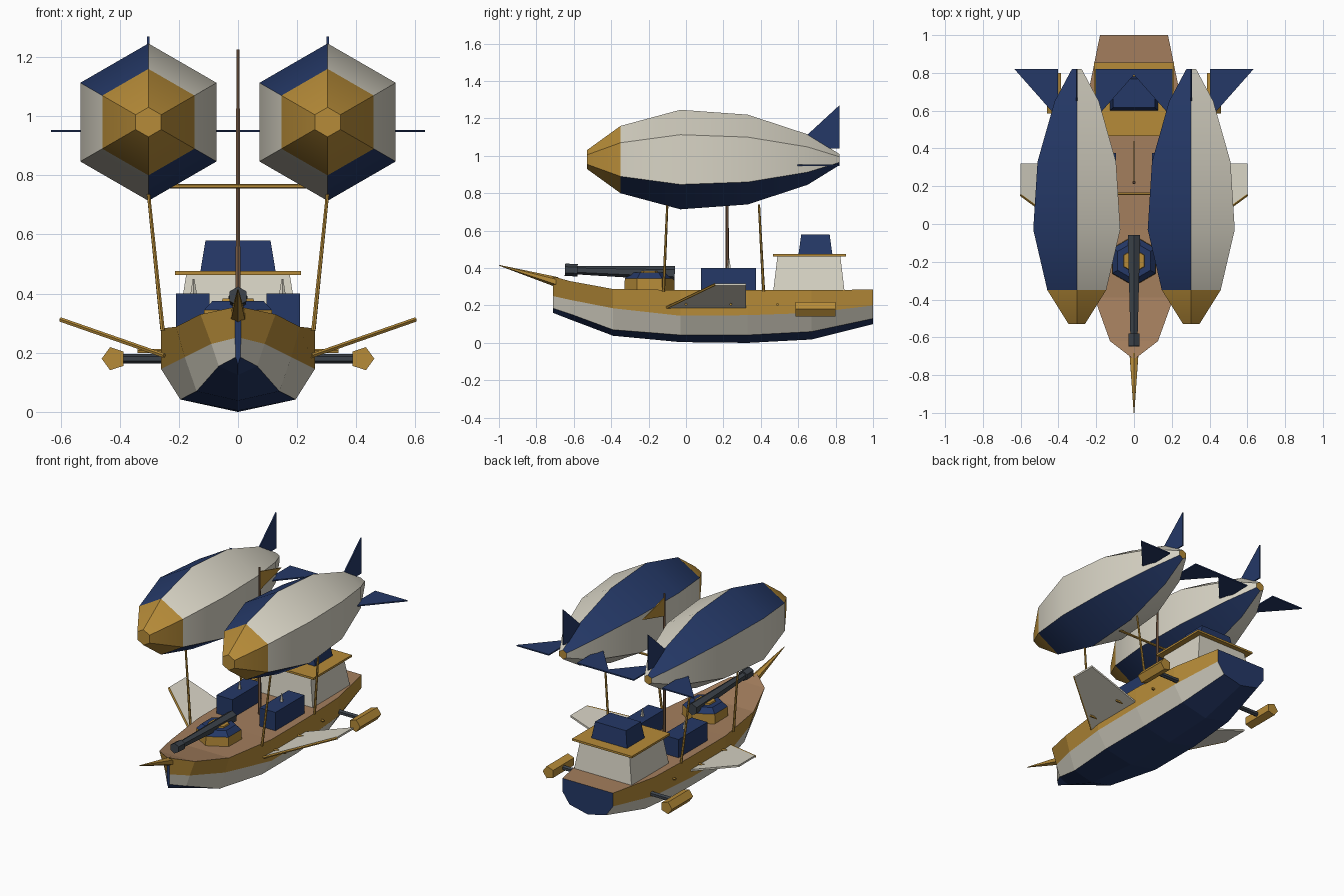
import bpy, bmesh, math
from mathutils import Vector, Matrix

if "Cube" in bpy.data.objects:
    bpy.data.objects.remove(bpy.data.objects["Cube"])


def mat(name, rgb):
    m = bpy.data.materials.new(name)
    m.diffuse_color = (*rgb, 1)
    m.use_nodes = True
    m.node_tree.nodes["Principled BSDF"].inputs["Base Color"].default_value = m.diffuse_color
    return m


GOLD = mat("gold", (0.47, 0.26, 0.04))
WHITE = mat("off_white", (0.69, 0.66, 0.56))
NAVY = mat("navy", (0.018, 0.040, 0.135))
DECK = mat("deck_wood", (0.37, 0.21, 0.11))
MAST = mat("mast_wood", (0.20, 0.11, 0.06))
STEEL = mat("dark_steel", (0.045, 0.055, 0.068))


def finish(name, bm, mats):
    bmesh.ops.recalc_face_normals(bm, faces=bm.faces)
    me = bpy.data.meshes.new(name)
    bm.to_mesh(me)
    bm.free()
    for m in mats:
        me.materials.append(m)
    ob = bpy.data.objects.new(name, me)
    bpy.context.collection.objects.link(ob)
    return ob


def loft(name, rings, mats, rule=lambda i, j: 0, cap=0):
    """Skin closed rings; rule(ring, segment) gives the material index."""
    bm = bmesh.new()
    vs = [[bm.verts.new(p) for p in r] for r in rings]
    n = len(rings[0])
    for i in range(len(vs) - 1):
        for j in range(n):
            k = (j + 1) % n
            f = bm.faces.new((vs[i][j], vs[i][k], vs[i + 1][k], vs[i + 1][j]))
            f.material_index = rule(i, j)
    for r in (vs[0], vs[-1]):
        bm.faces.new(r).material_index = cap
    return finish(name, bm, mats)


def box(name, cx, cy, z0, z1, bottom, top, m):
    """Tapered box; bottom and top are half sizes in x and y."""
    rings = [[(cx + a * h[0], cy + b * h[1], z) for a, b in ((-1, -1), (1, -1), (1, 1), (-1, 1))]
             for z, h in ((z0, bottom), (z1, top))]
    return loft(name, rings, [m])


def rod(name, p, q, r1, r2, n, m, turn=0):
    """Straight or tapered rod from p to q."""
    p, q = Vector(p), Vector(q)
    bm = bmesh.new()
    M = Matrix.Translation((p + q) / 2) @ (q - p).to_track_quat('Z', 'Y').to_matrix().to_4x4()
    bmesh.ops.create_cone(bm, cap_ends=True, segments=n, radius1=r1, radius2=r2,
                          depth=(q - p).length, matrix=M @ Matrix.Rotation(turn, 4, 'Z'))
    return finish(name, bm, [m])


def plate(name, pts, offset, m):
    """Flat polygon thickened both ways along offset."""
    o = Vector(offset)
    return loft(name, [[Vector(p) - o for p in pts], [Vector(p) + o for p in pts]], [m])


def hexagon(cx, cy, r, z):
    return [(cx + r * math.sin(j * math.pi / 3), cy + r * math.cos(j * math.pi / 3), z) for j in range(6)]


# Hull: y, deck (x,z), band (x,z), chine (x,z), keel z
stations = [(-0.71, .010, .355, .010, .250, .008, .185, .16),
            (-0.62, .127, .33, .09, .23, .065, .155, .125),
            (-0.39, .21, .288, .18, .185, .14, .07, .038),
            (-0.03, .26, .282, .26, .145, .195, .042, .004),
            (0.33, .26, .282, .26, .148, .195, .042, .0),
            (0.67, .247, .282, .245, .16, .18, .06, .018),
            (1.0, .18, .285, .18, .20, .13, .13, .10)]
rings = []
for y, dx, dz, bx, bz, cx, cz, kz in stations:
    half = [(dx, dz), (bx, bz), (cx, cz)]
    rings.append([(x, y, z) for x, z in half] + [(0, y, kz)] + [(-x, y, z) for x, z in half[::-1]])
loft("hull", rings, [GOLD, WHITE, NAVY, DECK], lambda i, j: (0, 1, 2, 2, 1, 0, 3)[j], 2)
rod("bowsprit", (0, -0.69, .325), (0, -1.0, .415), .027, .002, 6, GOLD)

# Cabin
box("cabin_walls", 0, .657, .28, .465, (.205, .19), (.175, .168), WHITE)
box("cabin_roof", 0, .66, .463, .476, (.213, .195), (.213, .195), GOLD)
box("wheelhouse", 0, .692, .476, .58, (.127, .09), (.11, .076), NAVY)

# Mast, pennant and crossbar
rod("mast", (0, .22, .27), (0, .22, 1.226), .010, .006, 6, MAST)
plate("pennant", [(0, .22, 1.20), (0, .44, 1.14), (0, .22, 1.08)], (.003, 0, 0), GOLD)
rod("crossbar", (-.26, .16, .763), (.26, .16, .763), .008, .008, 6, GOLD)

# Gun turret
loft("turret_base", [hexagon(0, -.195, .135, .275), hexagon(0, -.195, .132, .345)], [GOLD])
loft("turret_top", [hexagon(0, -.195, .132, .345), hexagon(0, -.195, .10, .375)], [NAVY])
loft("turret_cap", [hexagon(0, -.195, .065, .37), hexagon(0, -.195, .06, .383)], [GOLD])
rod("gun_barrel", (0, -.06, .372), (0, -.60, .389), .038, .022, 6, STEEL)
rod("gun_muzzle", (0, -.58, .388), (0, -.647, .391), .033, .033, 6, STEEL)

for s, side in ((-1, "left"), (1, "right")):
    # Balloon: hexagonal lathe, gold nose, two navy stripes
    bx, bz = s * .303, .98
    prof = [(-.53, .05), (-.35, .18), (-.03, .266), (.33, .24), (.65, .135), (.82, .03)]
    rings = [[(bx + r * math.cos(math.radians(90 + 60 * j)), y,
               bz + r * math.sin(math.radians(90 + 60 * j))) for j in range(6)] for y, r in prof]
    ob = loft(side + "_balloon", rings, [WHITE, NAVY, GOLD],
              lambda i, j: 2 if i == 0 else (1 if j in (0, 3) else 0), 2)
    bpy.ops.object.select_all(action='DESELECT')
    ob.select_set(True)
    bpy.context.view_layer.objects.active = ob
    bpy.ops.object.shade_smooth_by_angle(angle=math.radians(30))

    # Tail fins
    plate(side + "_top_fin", [(bx, .57, bz + .06), (bx, .82, bz + .06), (bx, .82, bz + .29)],
          (.004, 0, 0), NAVY)
    for t, where in ((-1, "a"), (1, "b")):
        plate(side + "_side_fin_" + where,
              [(bx + t * .1, .56, .95), (bx + t * .1, .82, .95), (bx + t * .33, .82, .95)],
              (0, 0, .004), NAVY)

    # Struts from deck edge to balloon
    for y0, y1, where in ((-.12, -.10, "front"), (.415, .39, "rear")):
        rod(f"{side}_{where}_strut", (s * .255, y0, .275), (s * .303, y1, .74), .008, .006, 6, GOLD)

    # Deck lockers with small spikes
    box(side + "_locker", s * .153, .228, .275, .40, (.057, .147), (.057, .147), NAVY)
    rod(side + "_locker_spike", (s * .15, .23, .395), (s * .15, .23, .45), .012, .003, 5, WHITE)

    # Wing with gold leading edge and root pegs
    wing = [(s * .25, -.10, .19), (s * .60, .155, .312), (s * .60, .32, .312), (s * .25, .32, .19)]
    plate(side + "_wing", wing, (0, 0, .006), WHITE)
    rod(side + "_wing_edge", wing[0], wing[1], .008, .008, 5, GOLD)
    for y in (0, .24, .49):
        rod(side + "_peg", (s * .25, y, .205), (s * (.34 if y < .4 else .27), y, .205), .008, .008, 5, GOLD)

    # Engine pod on an arm
    rod(side + "_engine_arm", (s * .22, .69, .18), (s * .41, .69, .18), .016, .016, 6, STEEL)
    ring = [[(s * (.42 + .041 * math.cos(a * math.tau / 5)), y, .18 + .041 * math.sin(a * math.tau / 5))
             for a in range(5)] for y in (.585, .80)]
    loft(side + "_engine", ring, [GOLD])
